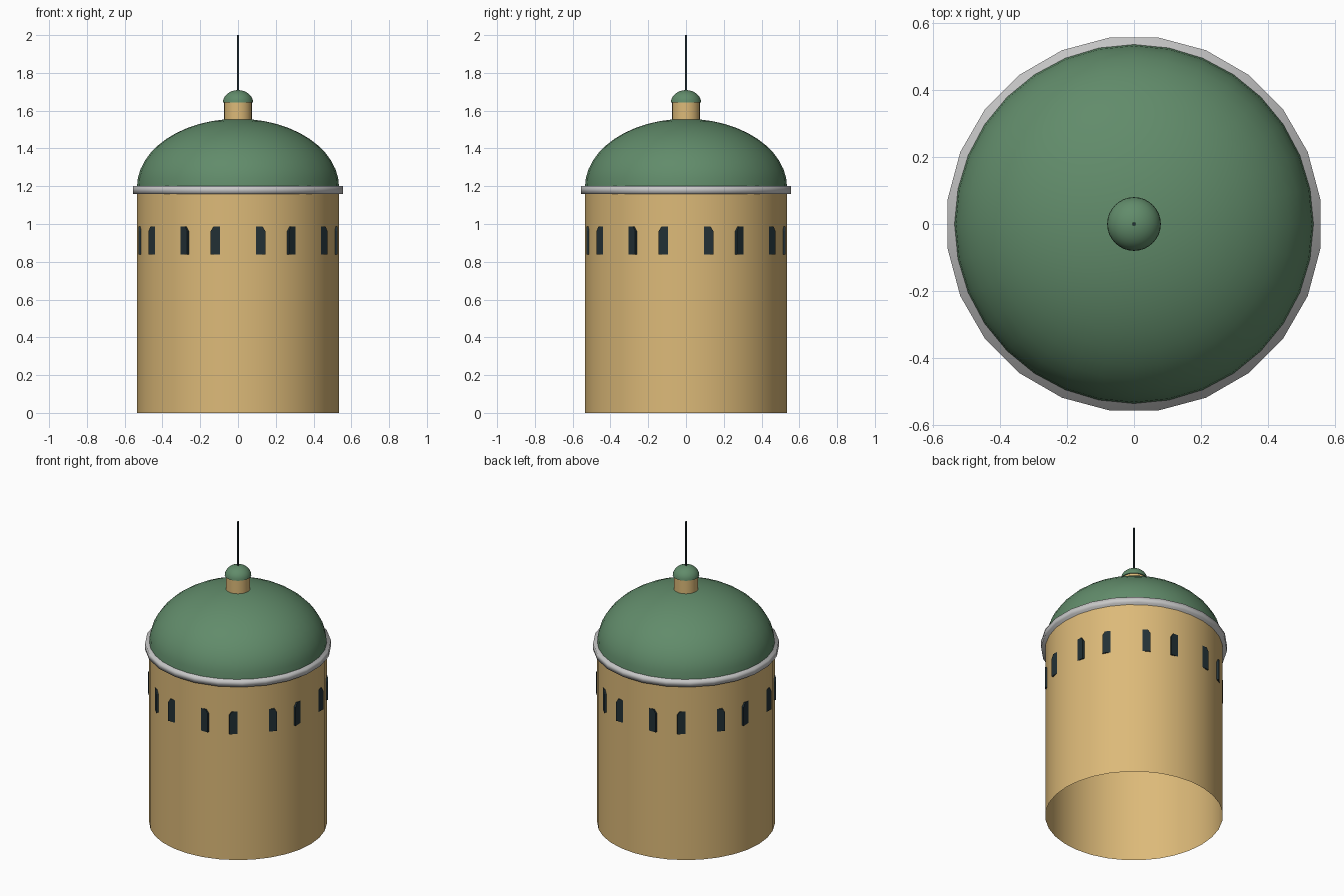
import bpy, bmesh, math

if "Cube" in bpy.data.objects:
    bpy.data.objects.remove(bpy.data.objects["Cube"])


def material(name, rgb):
    m = bpy.data.materials.new(name)
    m.diffuse_color = (*rgb, 1)
    m.use_nodes = True
    m.node_tree.nodes["Principled BSDF"].inputs["Base Color"].default_value = m.diffuse_color
    return m


STONE = material("sandstone", (0.72, 0.49, 0.19))
GREEN = material("green_copper", (0.12, 0.26, 0.145))
GREY = material("grey_trim", (0.58, 0.58, 0.58))
DARK = material("dark_glass", (0.016, 0.03, 0.036))


def finish(name, bm, mat, angle=None):
    bmesh.ops.recalc_face_normals(bm, faces=bm.faces)
    me = bpy.data.meshes.new(name)
    bm.to_mesh(me)
    bm.free()
    me.materials.append(mat)
    ob = bpy.data.objects.new(name, me)
    bpy.context.collection.objects.link(ob)
    if angle is not None:
        bpy.context.view_layer.objects.active = ob
        ob.select_set(True)
        bpy.ops.object.shade_smooth_by_angle(angle=math.radians(angle))
        ob.select_set(False)
    return ob


def lathe(name, profile, mat, sides=32, turn=0.0, angle=40, caps=False):
    """Turn an (r, z) profile round the z axis; r = 0 makes a pole."""
    bm = bmesh.new()
    rings = []
    for r, z in profile:
        if r < 1e-6:
            rings.append([bm.verts.new((0, 0, z))] * sides)
        else:
            rings.append([bm.verts.new((r * math.cos(turn + math.tau * i / sides),
                                        r * math.sin(turn + math.tau * i / sides), z))
                          for i in range(sides)])
    for a, b in zip(rings, rings[1:]):
        for i in range(sides):
            j = (i + 1) % sides
            corners = list(dict.fromkeys((a[i], a[j], b[j], b[i])))
            bm.faces.new(corners)
    if caps:
        bm.faces.new(rings[0])
        bm.faces.new(rings[-1])
    return finish(name, bm, mat, angle)


def dome_profile(r, z, h, steps):
    pts = [(r * math.cos(math.pi / 2 * i / steps), z + h * math.sin(math.pi / 2 * i / steps))
           for i in range(steps)]
    return pts + [(0, z + h)]


# Open-bottomed drum, trim ring (soft normals all over) and main dome
lathe("drum", [(0.535, 0), (0.535, 1.17)], STONE)
lathe("trim_ring", [(0.56, 1.16), (0.56, 1.2)], GREY, sides=24,
      turn=math.radians(7.5), angle=180, caps=True)
lathe("dome", dome_profile(0.535, 1.195, 0.362, 12), GREEN)

# Lantern, its small cap and the spire
lathe("lantern", [(0.073, 1.53), (0.073, 1.65)], STONE, caps=True)
lathe("lantern_cap", [(0, 1.643)] + dome_profile(0.08, 1.643, 0.066, 8), GREEN)
lathe("spire", [(0.007, 1.69), (0.007, 2.0)], DARK, sides=4,
      turn=math.pi / 4, angle=None, caps=True)

# Eight flat window panels; the curved wall covers their middles,
# so each one shows as a pair of slits
half = [(0.145, 0.838), (0.145, 0.962), (0.13, 0.987)]
outline = half + [(-x, z) for x, z in reversed(half)]
for k in range(8):
    bm = bmesh.new()
    front = [bm.verts.new((x, -0.5255, z)) for x, z in outline]
    back = [bm.verts.new((x, -0.508, z)) for x, z in outline]
    bm.faces.new(front)
    bm.faces.new(back)
    for i in range(len(outline)):
        j = (i + 1) % len(outline)
        bm.faces.new((front[i], front[j], back[j], back[i]))
    panel = finish(f"window_panel_{k + 1}", bm, DARK)
    panel.rotation_euler.z = math.radians(45 * k)
